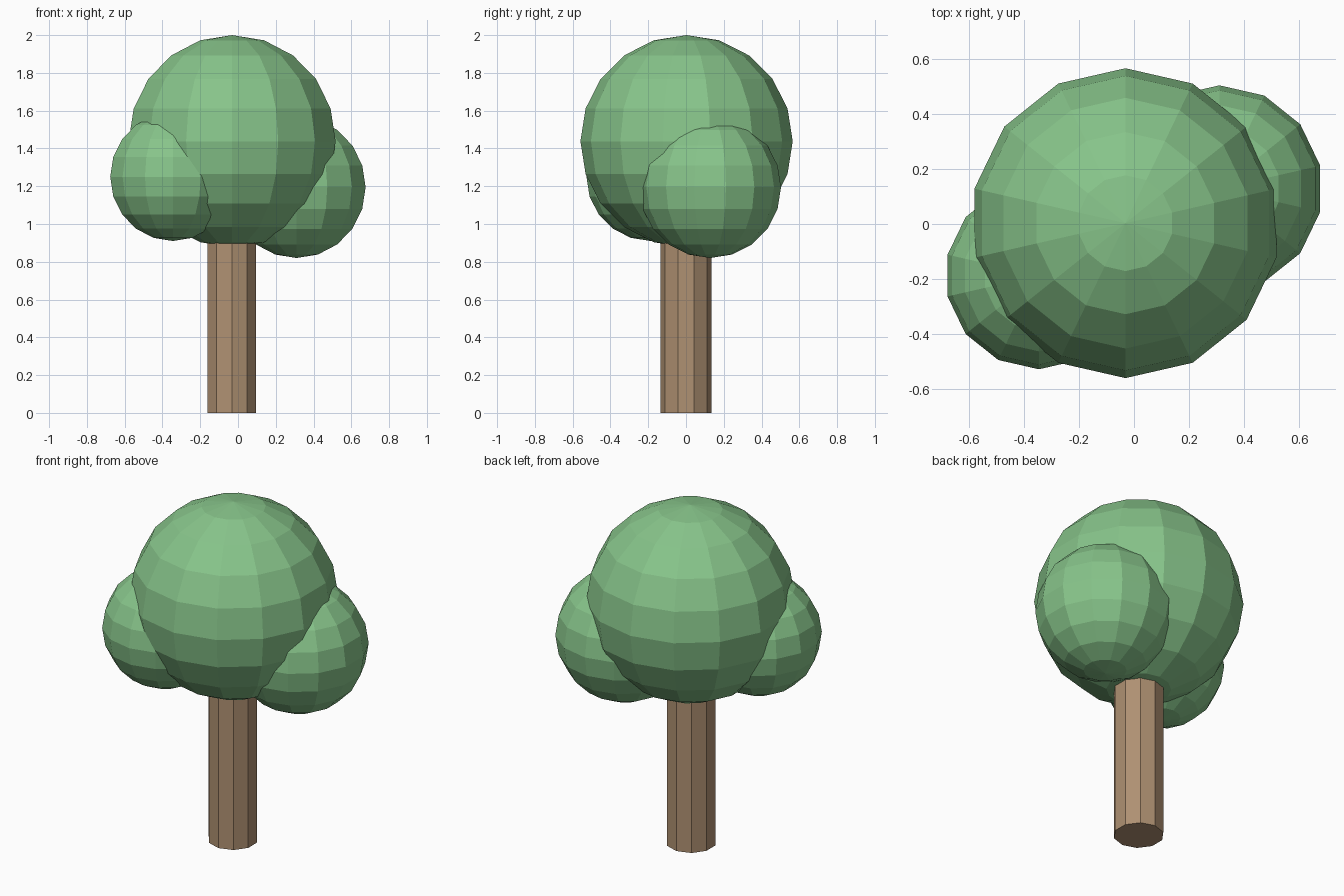
import bpy
import bmesh
from math import sin, cos, pi, tau
from mathutils import Vector

cube = bpy.data.objects.get("Cube")
if cube:
    bpy.data.objects.remove(cube, do_unlink=True)


def make_material(name, rgb):
    mat = bpy.data.materials.new(name)
    mat.use_nodes = True
    colour = (*rgb, 1.0)
    mat.diffuse_color = colour
    shader = mat.node_tree.nodes["Principled BSDF"]
    shader.inputs["Base Color"].default_value = colour
    shader.inputs["Roughness"].default_value = 0.9
    return mat


def lathe(name, profile, sides, location, material):
    """Turn a (radius, height) profile about z, with one edge line facing +y."""
    bm = bmesh.new()
    verts = [bm.verts.new((0, radius, height)) for radius, height in profile]
    edges = [bm.edges.new(pair) for pair in zip(verts, verts[1:])]
    bmesh.ops.spin(bm, geom=verts + edges, cent=(0, 0, 0), axis=(0, 0, 1),
                   angle=tau, steps=sides, use_merge=False)
    bmesh.ops.remove_doubles(bm, verts=bm.verts[:], dist=0.0005)
    bmesh.ops.recalc_face_normals(bm, faces=bm.faces[:])
    mesh = bpy.data.meshes.new(name)
    bm.to_mesh(mesh)
    bm.free()
    mesh.materials.append(material)
    obj = bpy.data.objects.new(name, mesh)
    obj.location = Vector(location)
    bpy.context.collection.objects.link(obj)
    return obj


def foliage_ball(name, radius, location, material, rings=10):
    arc = [(radius * sin(pi * i / rings), radius * cos(pi * i / rings))
           for i in range(rings + 1)]
    return lathe(name, arc, 14, location, material)


leaf_green = make_material("leaf green", (0.242, 0.552, 0.254))
bark_brown = make_material("bark brown", (0.429, 0.283, 0.168))

# Ten-sided trunk, running up into the crown
lathe("trunk", [(0, 0), (0.136, 0), (0.136, 1.0), (0, 1.0)], 10,
      (-0.033, 0, 0), bark_brown)

# Large crown with a smaller clump on each side
foliage_ball("main_foliage", 0.562, (-0.031, 0.003, 1.438), leaf_green)
foliage_ball("left_foliage", 0.375, (0.31, 0.128, 1.195), leaf_green)
foliage_ball("right_foliage", 0.34, (-0.345, -0.187, 1.25), leaf_green)
